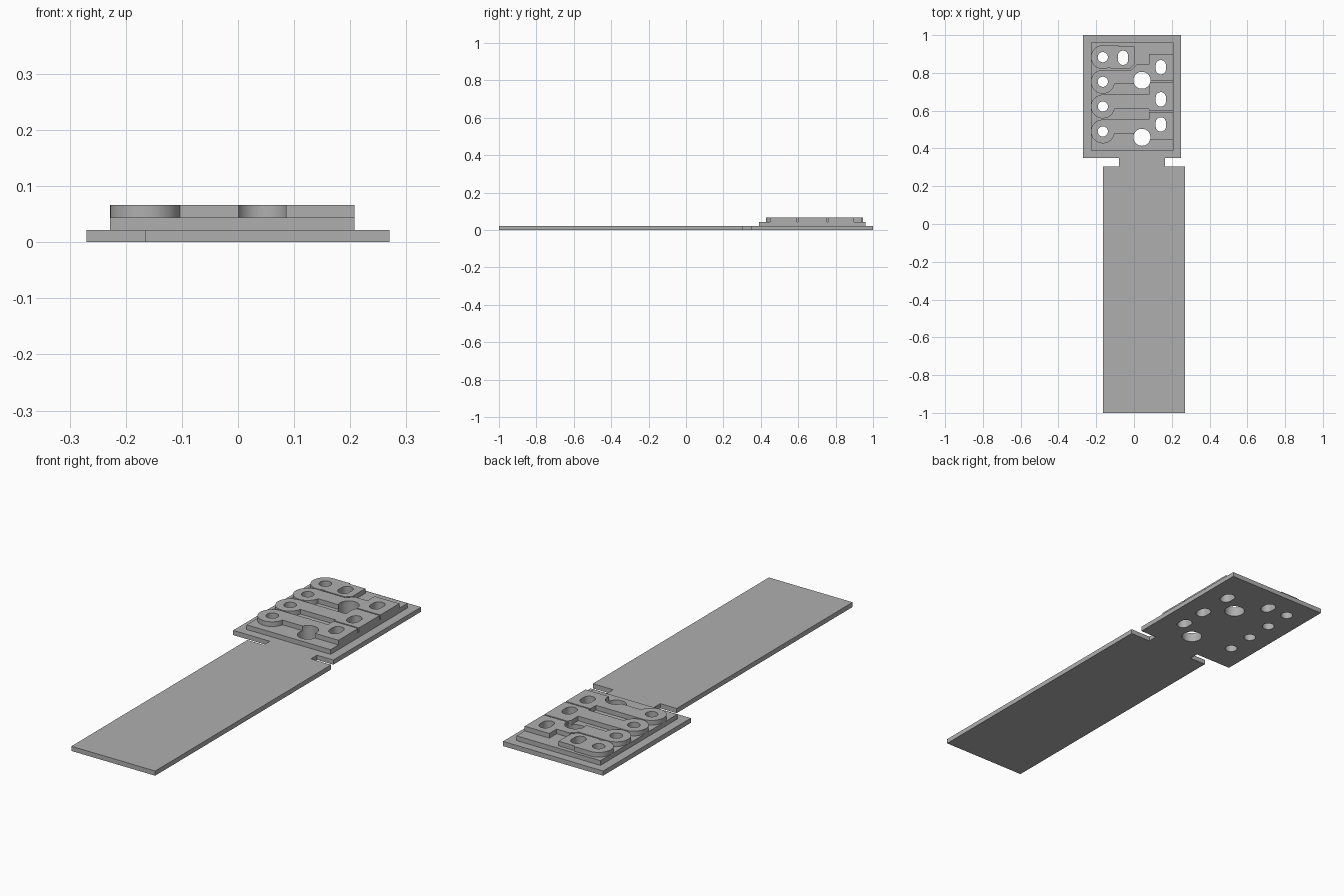
import bpy, bmesh
from math import cos, sin, radians

cube = bpy.data.objects.get("Cube")
if cube:
    bpy.data.objects.remove(cube, do_unlink=True)

grey = bpy.data.materials.new("plain grey")
grey.use_nodes = True
colour = (0.43, 0.43, 0.43, 1)
grey.diffuse_color = colour
grey.node_tree.nodes["Principled BSDF"].inputs["Base Color"].default_value = colour

LAYER = 0.022          # thickness of each stacked layer
PAD_X, PAD_R = -0.165, 0.063


def add_prism(bm, outline, z0, z1):
    """Extrude a counter-clockwise outline between two heights."""
    face = bm.faces.new([bm.verts.new((x, y, z0)) for x, y in outline])
    new = bmesh.ops.extrude_face_region(bm, geom=[face])["geom"]
    top = [v for v in new if isinstance(v, bmesh.types.BMVert)]
    bmesh.ops.translate(bm, verts=top, vec=(0, 0, z1 - z0))


def make_object(name, bm):
    bmesh.ops.recalc_face_normals(bm, faces=bm.faces)
    mesh = bpy.data.meshes.new(name)
    bm.to_mesh(mesh)
    bm.free()
    mesh.materials.append(grey)
    obj = bpy.data.objects.new(name, mesh)
    bpy.context.collection.objects.link(obj)
    return obj


def arc(cx, cy, r, start, end, steps):
    angles = [radians(start + (end - start) * i / steps) for i in range(steps + 1)]
    return [(cx + r * cos(a), cy + r * sin(a)) for a in angles]


def slot(cx, cy, r, half):
    """Round hole, or an upright slot when half is above zero."""
    upper = arc(cx, cy + half, r, 0, 180, 20)
    lower = arc(cx, cy - half, r, 180, 360, 20)
    return upper + lower if half else upper[:-1] + lower[:-1]


# Cutter holding every through hole
pad_rows = [0.49, 0.622, 0.753, 0.883]
holes = [(PAD_X, y, 0.027, 0) for y in pad_rows]
holes += [(x, y, 0.027, 0.011) for x, y in
          [(-0.058, 0.88), (0.142, 0.83), (0.142, 0.66), (0.142, 0.527)]]
holes += [(0.042, y, 0.045, 0) for y in (0.459, 0.761)]
bm = bmesh.new()
for hole in holes:
    add_prism(bm, slot(*hole), -0.05, 0.15)
cutter = make_object("hole_cutter", bm)
cutter.hide_render = True


def plate(name, outline, level):
    bm = bmesh.new()
    add_prism(bm, outline, level * LAYER, (level + 1) * LAYER)
    obj = make_object(name, bm)
    mod = obj.modifiers.new("holes", 'BOOLEAN')
    mod.operation = 'DIFFERENCE'
    mod.solver = 'EXACT'
    mod.object = cutter
    bpy.ops.object.select_all(action='DESELECT')
    obj.select_set(True)
    bpy.context.view_layer.objects.active = obj
    bpy.ops.object.modifier_apply(modifier=mod.name)
    bpy.ops.object.shade_smooth_by_angle(angle=radians(30))


# Long strip joined to the wider head by a notched neck
plate("base_plate", [
    (-0.165, -1), (0.27, -1), (0.27, 0.305), (0.165, 0.305), (0.165, 0.35),
    (0.25, 0.35), (0.25, 1), (-0.27, 1), (-0.27, 0.35), (-0.08, 0.35),
    (-0.08, 0.305), (-0.165, 0.305)], 0)

# Raised rectangular layer on the head
plate("middle_plate", [(-0.228, 0.39), (0.208, 0.39), (0.208, 0.96), (-0.228, 0.96)], 1)


def trace(name, row, end, points):
    """Round pad on the left that runs into an arm given by its points."""
    plate(name, arc(PAD_X, pad_rows[row], PAD_R, 90, end, 36) + points, 2)


LEFT, RIGHT = 0.08, 0.208


def arm(row, bottom, top, step_x=LEFT):
    """Narrow bar from the pad, widening to a block at the right edge."""
    low, high = pad_rows[row] - 0.012, pad_rows[row] + PAD_R
    return [(step_x, low), (step_x, bottom), (RIGHT, bottom),
            (RIGHT, top), (LEFT, top), (LEFT, high)]


# Four raised traces
trace("front_trace", 0, 349, arm(0, 0.448, 0.594, 0.042))
trace("second_trace", 1, 349, arm(1, 0.6, 0.753))
trace("third_trace", 2, 349, arm(2, 0.759, 0.899)[:-1] + [
    (LEFT, 0.845), (0.014, 0.845), (-0.015, 0.816)])
trace("back_trace", 3, 300, [
    (-0.12, 0.822), (-0.02, 0.822), (0.003, 0.845), (0.003, 0.94),
    (-0.08, 0.94), (-0.08, 0.946)])

bpy.data.objects.remove(cutter, do_unlink=True)
